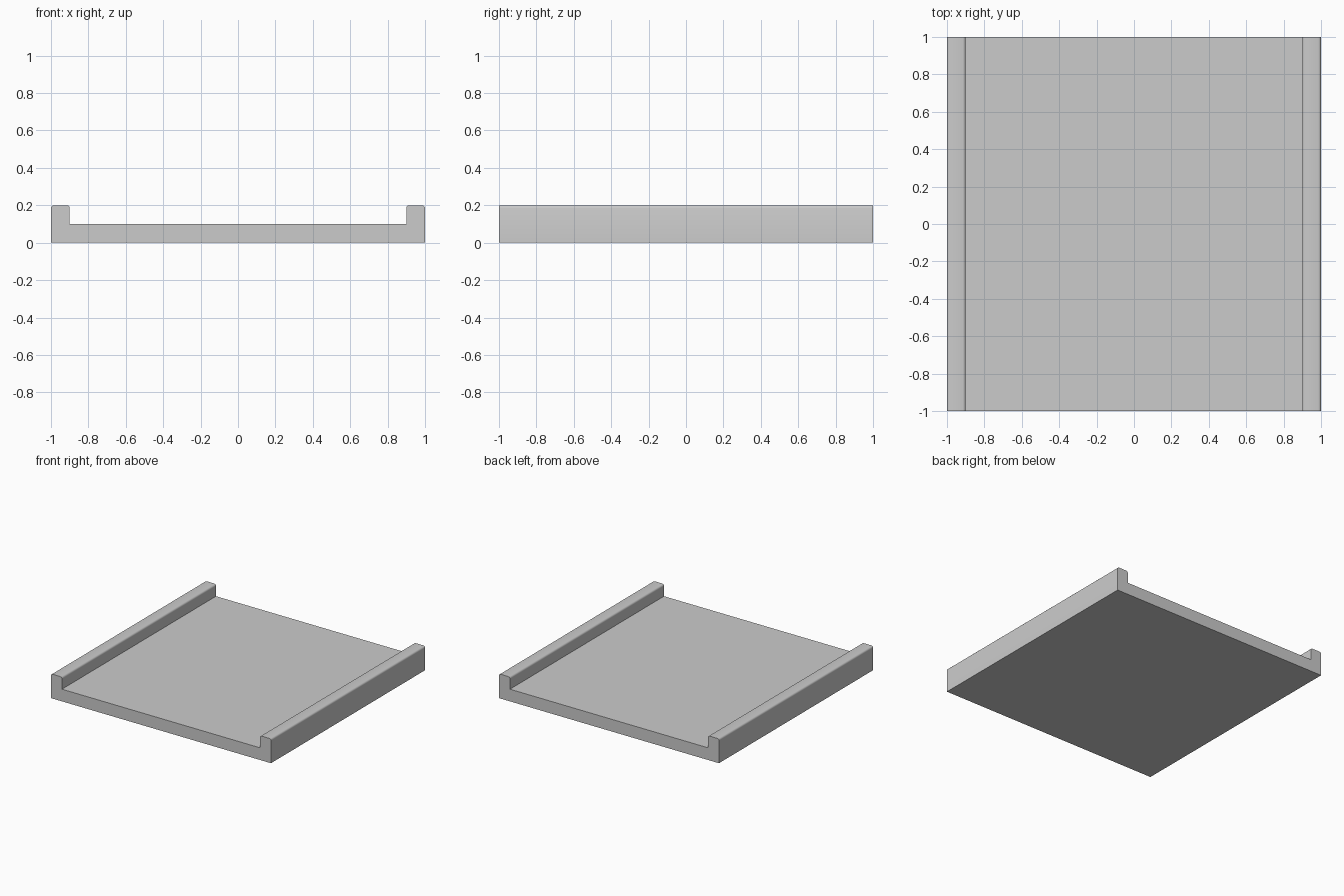
import bpy
import bmesh
from math import radians, sin, cos

if "Cube" in bpy.data.objects:
    bpy.data.objects.remove(bpy.data.objects["Cube"])

HALF, LIP, FLOOR, TOP, R = 1.0, 0.1, 0.1, 0.2, 0.015


def arc(cx, cz, start, steps=3):
    """Quarter-round corner, counter-clockwise from the start angle."""
    angles = [radians(start + 90 * i / steps) for i in range(steps + 1)]
    return [(cx + R * cos(a), cz + R * sin(a)) for a in angles]


# Right half of the channel section, with rounded upper edges on the lip
inner = HALF - LIP
right = [(HALF, 0)]
right += arc(HALF - R, TOP - R, 0)
right += arc(inner + R, TOP - R, 90)
right += [(inner, FLOOR)]

# Mirror the section and extrude it from front to back
section = right + [(-x, z) for x, z in reversed(right)]
bm = bmesh.new()
face = bm.faces.new([bm.verts.new((x, -HALF, z)) for x, z in section])
ext = bmesh.ops.extrude_face_region(bm, geom=[face], use_keep_orig=True)
verts = [g for g in ext["geom"] if isinstance(g, bmesh.types.BMVert)]
bmesh.ops.translate(bm, verts=verts, vec=(0, 2 * HALF, 0))
bmesh.ops.recalc_face_normals(bm, faces=bm.faces)

# Floor panel with raised side lips
mesh = bpy.data.meshes.new("floor_panel")
bm.to_mesh(mesh)
bm.free()
panel = bpy.data.objects.new("floor_panel", mesh)
bpy.context.collection.objects.link(panel)
bpy.context.view_layer.objects.active = panel
panel.select_set(True)
bpy.ops.object.shade_smooth_by_angle(angle=radians(35))
